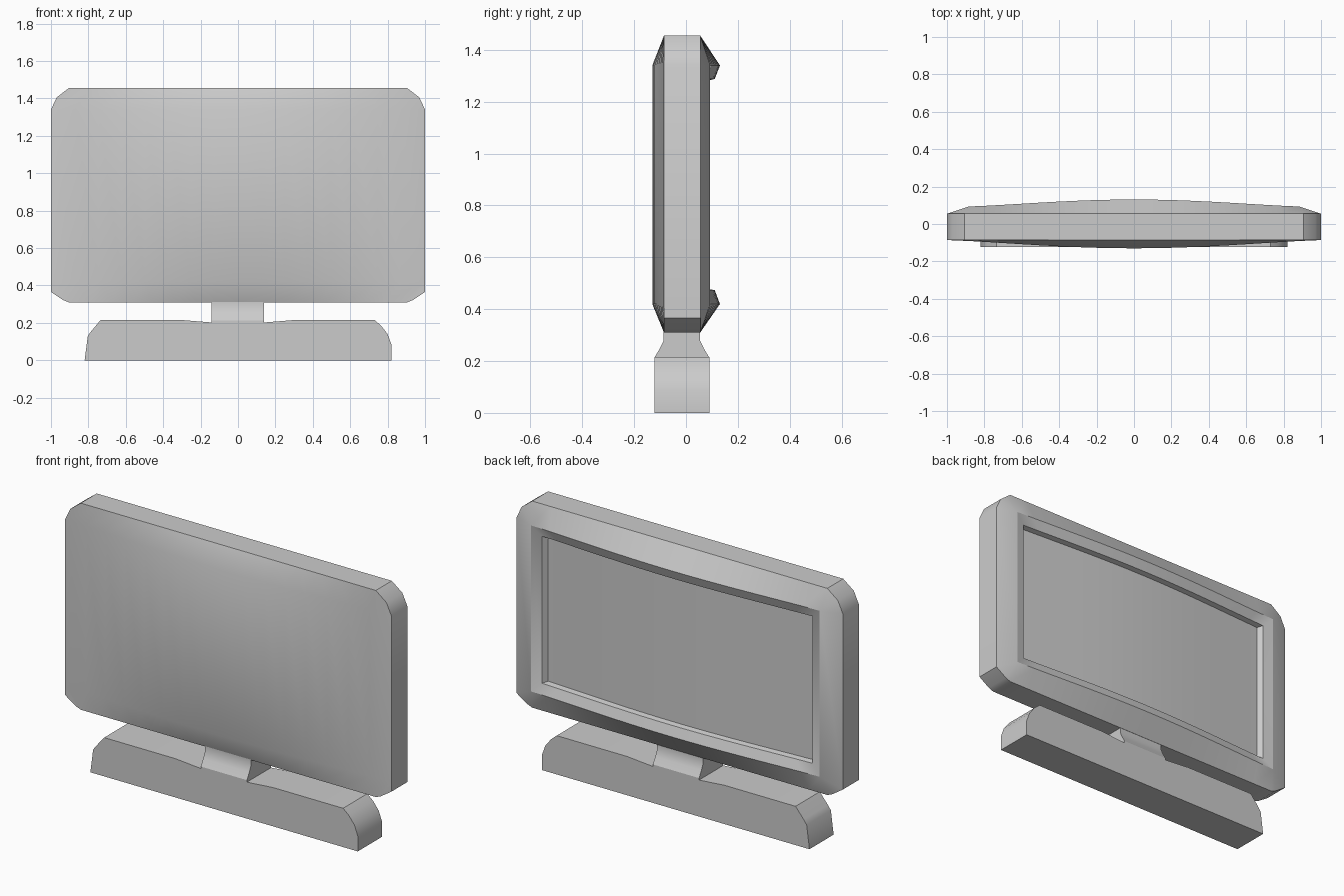
import bpy, bmesh, math

if "Cube" in bpy.data.objects:
    bpy.data.objects.remove(bpy.data.objects["Cube"])

N = 17
TS = [-1 + 2 * i / (N - 1) for i in range(N)]


def bulge(x, half):
    return max(0.0, math.cos(math.pi / 2 * min(1, abs(x) / half))) ** 1.3


def finish(bm, name):
    bmesh.ops.remove_doubles(bm, verts=bm.verts[:], dist=1e-5)
    bmesh.ops.recalc_face_normals(bm, faces=bm.faces[:])
    me = bpy.data.meshes.new(name)
    bm.to_mesh(me)
    bm.free()
    ob = bpy.data.objects.new(name, me)
    bpy.context.collection.objects.link(ob)
    bpy.ops.object.select_all(action='DESELECT')
    ob.select_set(True)
    bpy.context.view_layer.objects.active = ob
    bpy.ops.object.shade_smooth_by_angle(angle=math.radians(30))
    return ob


def ring(bm, w, z0, z1, y, dy, rounded=False, half=0.9):
    """Closed loop: top left to right, right side, bottom right to left, left side."""
    tw = 0.905 if rounded else w
    top = [(t * tw, z1) for t in TS]
    bottom = [(-t * tw, z0) for t in TS]
    if rounded:
        right = [(0.97, 1.405), (w, 1.34), (w, 0.365), (0.935, 0.322)]
    else:
        right = [(w, z1), (w, z1), (w, z0), (w, z0)]
    left = [(-x, z) for x, z in reversed(right)]
    pts = top + right + bottom + left
    return [bm.verts.new((x, y + dy * bulge(x, half), z)) for x, z in pts]


def cap(bm, r):
    # vertical strips between the top and bottom runs of a loop
    top, bot = r[:N], r[N + 4:2 * N + 4][::-1]
    for i in range(N - 1):
        bm.faces.new((top[i], top[i + 1], bot[i + 1], bot[i]))


def extrude_profile(name, pts, axis, a, b):
    bm = bmesh.new()

    def co(p, d):
        return (p[0], d, p[1]) if axis == 'Y' else (d, p[0], p[1])
    f = bm.faces.new([bm.verts.new(co(p, a)) for p in pts])
    ext = bmesh.ops.extrude_face_region(bm, geom=[f], use_keep_orig=True)
    for v in ext['geom']:
        if isinstance(v, bmesh.types.BMVert):
            v.co['XYZ'.index(axis)] = b
    return finish(bm, name)


# Screen housing: bulged front, side band, bulged rear frame, recessed panel
bm = bmesh.new()
rings = [
    ring(bm, 0.995, 0.42, 1.34, -0.086, -0.044, half=1.0),
    ring(bm, 1.0, 0.31, 1.455, -0.085, 0, True),
    ring(bm, 1.0, 0.31, 1.455, 0.055, 0, True),
    ring(bm, 0.885, 0.42, 1.34, 0.093, 0.038),
    ring(bm, 0.83, 0.473, 1.288, 0.073, 0.038),
    ring(bm, 0.812, 0.479, 1.281, 0.045, 0.038),
]
for a, b in zip(rings, rings[1:]):
    for i in range(len(a)):
        j = (i + 1) % len(a)
        bm.faces.new((a[i], a[j], b[j], b[i]))
cap(bm, rings[0])
cap(bm, rings[-1])
bmesh.ops.dissolve_degenerate(bm, dist=1e-5, edges=bm.edges[:])
finish(bm, "screen_housing")

# Long base with chamfered ends and a slight dip under the neck
base = [(-0.82, 0), (-0.803, 0.13), (-0.785, 0.155), (-0.735, 0.215),
        (-0.3, 0.215), (-0.14, 0.202), (0.14, 0.202), (0.3, 0.215),
        (0.73, 0.215), (0.765, 0.185), (0.8, 0.14), (0.82, 0.085), (0.82, 0)]
extrude_profile("base", base, 'Y', -0.122, 0.09)

# Neck flaring out to the depth of the base
half = [(0.106, 0.2), (0.106, 0.213), (0.085, 0.248), (0.07, 0.28), (0.07, 0.315)]
neck = [(y - 0.016, z) for y, z in half] + [(-y - 0.016, z) for y, z in reversed(half)]
extrude_profile("neck", neck, 'X', -0.143, 0.14)
